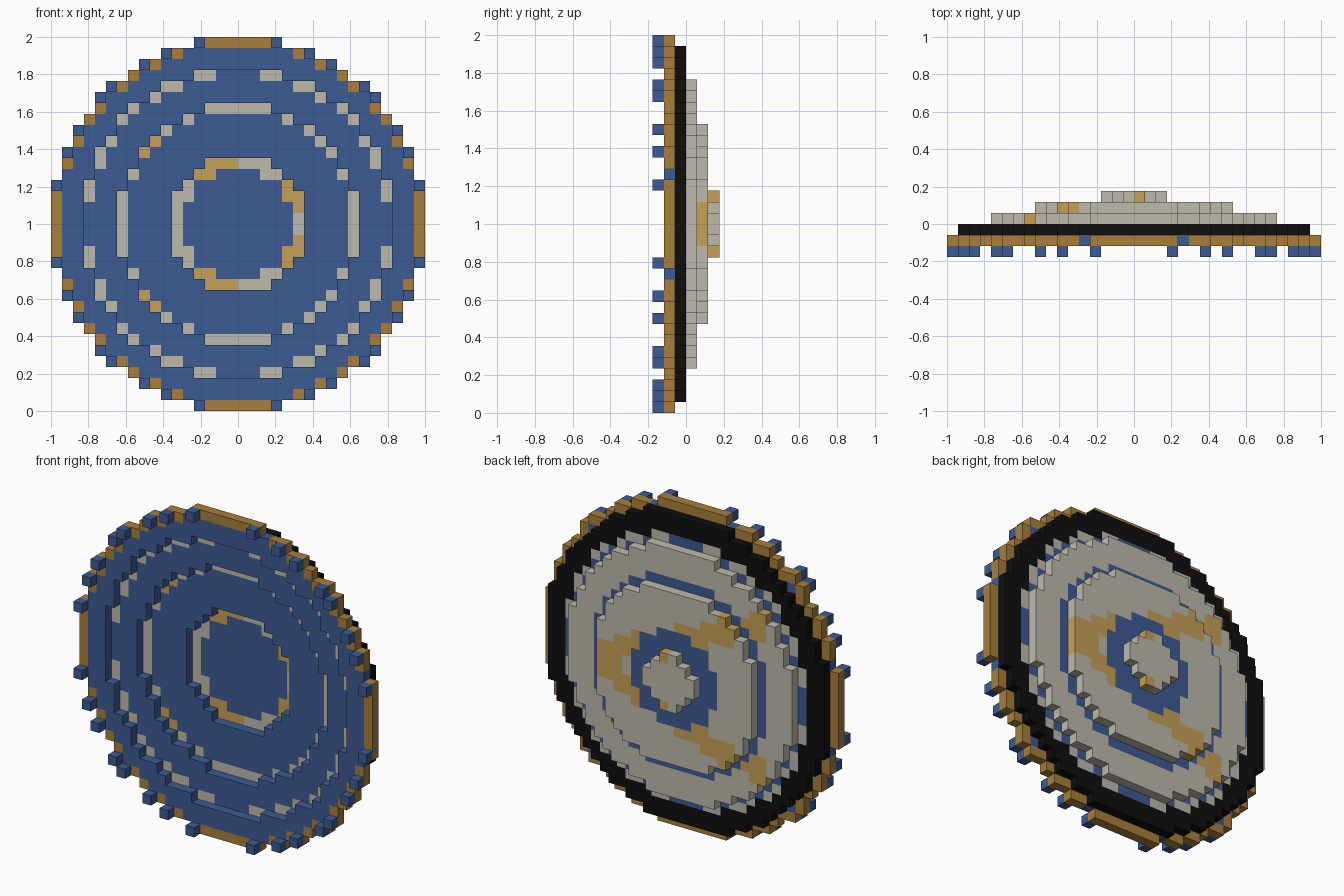
import bpy
import bmesh
from mathutils import Vector

cube = bpy.data.objects.get("Cube")
if cube:
    bpy.data.objects.remove(cube, do_unlink=True)

N = 17              # cells from centre to rim
CELL = 1 / N


def material(name, rgb):
    linear = [((c / 255 + 0.055) / 1.055) ** 2.4 for c in rgb] + [1]
    mat = bpy.data.materials.new(name)
    mat.use_nodes = True
    mat.diffuse_color = linear
    mat.node_tree.nodes["Principled BSDF"].inputs["Base Color"].default_value = linear
    return mat


MATS = {
    "blue": material("shield blue", (61, 91, 148)),
    "gold": material("rim gold", (168, 127, 58)),
    "black": material("black band", (14, 14, 14)),
    "stone": material("pale stone", (190, 186, 174)),
    "inlay": material("inlay gold", (198, 160, 86)),
}
NAMES = list(MATS)

# Rings: part, layer from the front, inner and outer squared radius in cells, colour
RINGS = [
    ("rim_studs", 0, 280, 290, "blue"),
    ("front_ring", 1, 201.5, 262, "blue"),
    ("rim", 1, 262, 290, "gold"),
    ("middle_ring", 2, 118, 186, "blue"),
    ("outer_backing", 2, 186, 201.5, "stone"),
    ("black_band", 2, 201.5, 262, "black"),
    ("inner_ring", 3, 38, 106, "blue"),
    ("middle_backing", 3, 106, 170, "stone"),
    ("centre_disc", 4, 0, 25, "blue"),
    ("inner_backing", 4, 25, 88, "stone"),
    ("back_boss", 5, 0, 8, "stone"),
]


def is_inlay(x, z, layer):
    """Three-armed gold inlay on the backing, and two marks on the boss."""
    z = abs(z)
    if layer == 5:
        return x > 0 and z > 2
    if layer == 2:
        return False
    if x > 0:
        return layer == 4 and 1 < z + (x > 6) and z < 5.1 - 0.35 * x
    return x > -10 and 3.2 - 0.33 * x < z < 5.4 - 0.4 * x


# Fill the cells
cells = {}
for part, layer, inner, outer, colour in RINGS:
    for i in range(-N, N):
        for k in range(-N, N):
            x, z = i + 0.5, k + 0.5
            if inner <= x * x + z * z < outer:
                tint = colour
                if colour == "stone" and is_inlay(x, z, layer):
                    tint = "inlay"
                # The diagonal corner cells belong to the blue ring
                if abs(x) == abs(z) and layer in (1, 2) and x * x + z * z > 262:
                    tint = "blue"
                cells[i, layer, k] = (part, tint)

DIRECTIONS = [Vector(d) for d in
              ((1, 0, 0), (-1, 0, 0), (0, 1, 0), (0, -1, 0), (0, 0, 1), (0, 0, -1))]


def build(part):
    """Skin the exposed sides of the cells in one part."""
    bm = bmesh.new()
    for cell, (owner, tint) in cells.items():
        if owner != part:
            continue
        middle = Vector(cell) + Vector((0.5, 0.5, 0.5))
        for d in DIRECTIONS:
            if tuple(int(a + b) for a, b in zip(cell, d)) in cells:
                continue
            u = Vector((d.y, d.z, d.x))
            v = d.cross(u)
            corners = []
            for s, t in ((-1, -1), (1, -1), (1, 1), (-1, 1)):
                p = middle + (d + u * s + v * t) * 0.5
                corners.append(bm.verts.new(
                    (p.x * CELL, (p.y - 3) * CELL, (p.z + N) * CELL)))
            bm.faces.new(corners).material_index = NAMES.index(tint)
    bmesh.ops.remove_doubles(bm, verts=bm.verts, dist=0.0005)
    mesh = bpy.data.meshes.new(part)
    bm.to_mesh(mesh)
    bm.free()
    for mat in MATS.values():
        mesh.materials.append(mat)
    bpy.context.collection.objects.link(bpy.data.objects.new(part, mesh))


for ring in RINGS:
    build(ring[0])
